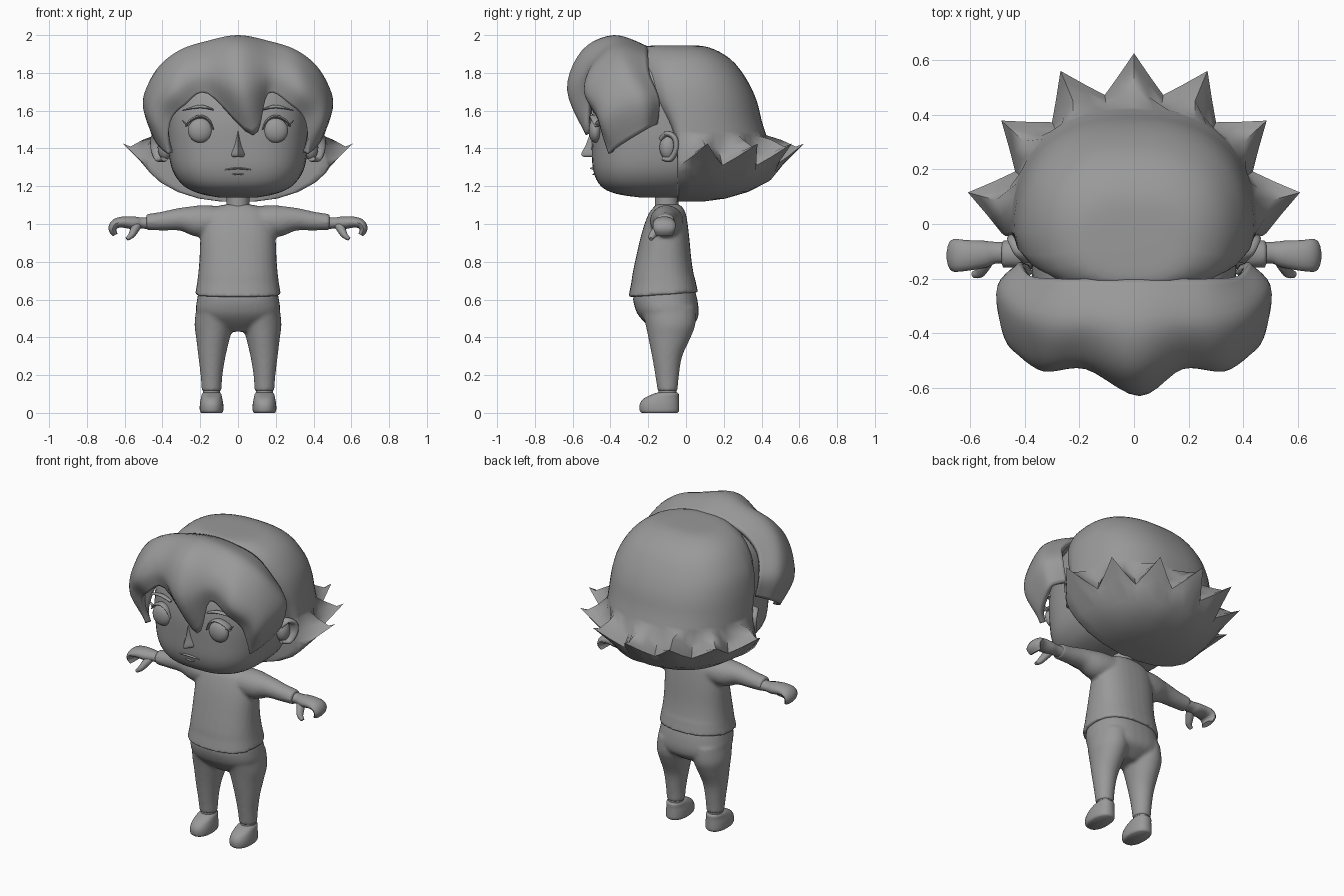
import bpy
import bmesh
from math import sin, cos, pi, radians
from mathutils import Vector

cube = bpy.data.objects.get("Cube")
if cube:
    bpy.data.objects.remove(cube, do_unlink=True)

clay = bpy.data.materials.new("plain grey")
clay.use_nodes = True
clay.diffuse_color = (0.32, 0.32, 0.32, 1)
clay.node_tree.nodes["Principled BSDF"].inputs["Base Color"].default_value = clay.diffuse_color


def spline(rows, steps):
    """Smooth curve through rows of numbers."""
    out = []
    for i in range(len(rows) - 1):
        quad = [rows[min(max(i + k, 0), len(rows) - 1)] for k in (-1, 0, 1, 2)]
        for s in range(steps):
            t = s / steps
            out.append([b + t * (c - a + t * (2 * a - 5 * b + 4 * c - d + t * (3 * (b - c) + d - a))) / 2
                        for a, b, c, d in zip(*quad)])
    return out + [list(rows[-1])]


def signed_power(v, e):
    return abs(v) ** e * (1 if v >= 0 else -1)


def stack(rows, power=2, sides=32, steps=4):
    """Upright body from rows of (x, z, half width, front y, back y)."""
    rings = []
    for x, z, a, front, back in spline(rows, steps):
        mid, half = (front + back) / 2, (back - front) / 2
        rings.append([Vector((x + a * signed_power(cos(k * 2 * pi / sides), 2 / power),
                              mid + half * signed_power(sin(k * 2 * pi / sides), 2 / power), z))
                      for k in range(sides)])
    return rings


def tube(rows, axis=(0, 1, 0), sides=14, steps=5):
    """Limb along rows of (x, y, z, half width along axis, half thickness)."""
    rows = spline(rows, steps)
    rings = []
    for i, (x, y, z, w, t) in enumerate(rows):
        tangent = Vector(rows[min(i + 1, len(rows) - 1)][:3]) - Vector(rows[max(i - 1, 0)][:3])
        up = tangent.cross(Vector(axis)).normalized()
        side = up.cross(tangent).normalized()
        rings.append([Vector((x, y, z)) + side * w * cos(k * 2 * pi / sides) + up * t * sin(k * 2 * pi / sides)
                      for k in range(sides)])
    return rings


def ball(centre, size, sides=24):
    rings = []
    for j in range(1, 16):
        lat = pi * j / 16
        rings.append([Vector(centre) + Vector((size[0] * sin(lat) * cos(k * 2 * pi / sides),
                                               size[1] * sin(lat) * sin(k * 2 * pi / sides),
                                               size[2] * cos(lat))) for k in range(sides)])
    return rings


def flip(rings):
    return [[Vector((-p.x, p.y, p.z)) for p in ring] for ring in rings]


def pair(*shells):
    return list(shells) + [flip(s) for s in shells]


def build(name, shells, solid=True, fuse=0, thickness=0, angle=50):
    """Skin the rings of every shell into one smooth object."""
    bm = bmesh.new()
    for rings in shells:
        grid = [[bm.verts.new(p) for p in ring] for ring in rings]
        n = len(grid[0])
        for low, high in zip(grid, grid[1:]):
            for k in range(n if solid else n - 1):
                m = (k + 1) % n
                bm.faces.new((low[k], low[m], high[m], high[k]))
        if solid:
            bm.faces.new(grid[0])
            bm.faces.new(grid[-1])
    bmesh.ops.recalc_face_normals(bm, faces=bm.faces)
    mesh = bpy.data.meshes.new(name)
    bm.to_mesh(mesh)
    bm.free()
    mesh.materials.append(clay)
    obj = bpy.data.objects.new(name, mesh)
    bpy.context.collection.objects.link(obj)
    bpy.ops.object.select_all(action='DESELECT')
    obj.select_set(True)
    bpy.context.view_layer.objects.active = obj
    bpy.ops.object.shade_smooth_by_angle(angle=radians(angle))
    if thickness:
        shell = obj.modifiers.new("thickness", 'SOLIDIFY')
        shell.thickness, shell.offset = thickness, -1
    if fuse:
        remesh = obj.modifiers.new("fuse", 'REMESH')
        remesh.mode, remesh.voxel_size, remesh.use_smooth_shade = 'VOXEL', fuse, True
        relax = obj.modifiers.new("relax", 'SMOOTH')
        relax.factor, relax.iterations = 0.5, 5
    return obj


# Head and neck
build("head", [stack([(0, 1.14, .1, -.24, 0), (0, 1.16, .2, -.37, .06), (0, 1.2, .285, -.45, .12),
                      (0, 1.28, .345, -.49, .2), (0, 1.4, .37, -.5, .25), (0, 1.55, .375, -.5, .25),
                      (0, 1.7, .365, -.47, .25), (0, 1.82, .3, -.4, .2), (0, 1.88, .15, -.3, .1)], 2.8, 48)])
build("neck", [stack([(0, 1.04, .065, -.17, -.04), (0, 1.1, .06, -.165, -.04), (0, 1.2, .06, -.165, -.04)])])

# Face
build("eyes", pair(ball((.2, -.48, 1.495), (.065, .035, .065))))
build("eyelids", pair(tube([(.13, -.488, 1.5, .02, .004), (.155, -.49, 1.55, .024, .007), (.2, -.487, 1.57, .024, .008),
                            (.25, -.475, 1.55, .024, .007), (.275, -.463, 1.52, .02, .005)]),
                      tube([(.25, -.475, 1.53, .015, .008), (.275, -.47, 1.53, .012, .006), (.295, -.465, 1.55, .004, .002)])))
build("eyebrows", pair(tube([(.13, -.492, 1.605, .012, .004), (.2, -.485, 1.622, .016, .009), (.29, -.455, 1.602, .012, .003)])))
build("nose", [stack([(0, 1.355, .04, -.54, -.42), (0, 1.37, .042, -.555, -.42), (0, 1.42, .03, -.53, -.42),
                      (0, 1.49, .012, -.505, -.45)], 2, 4)], angle=30)
build("mouth", [tube([(-.07, -.488, 1.287, .006, .003), (0, -.495, 1.295, .012, .005), (.07, -.488, 1.287, .006, .003)]),
                tube([(-.03, -.485, 1.265, .006, .003), (0, -.487, 1.262, .01, .004), (.03, -.485, 1.265, .006, .003)])])
build("ears", pair(ball((.385, -.095, 1.405), (.04, .045, .065)),
                   tube([(.39, -.12, 1.345, .02, .012), (.41, -.08, 1.345, .03, .015), (.43, -.052, 1.4, .032, .016),
                         (.43, -.06, 1.455, .032, .016), (.41, -.1, 1.478, .03, .015), (.39, -.135, 1.45, .02, .01)], (1, 0, 0))))

# Back hair: a dome that flares into seven upturned points above a rounded underside
BACK_Y, STEP = -.04, 25.5 / 4


def hair_ring(z, a, b, front, lift=0, spread=0, polar=False):
    ring = []
    for i in range(29):
        th = radians(90 + (i - 14) * STEP)
        spike = (0, .4, 1, .4)[i % 4]
        c, s = cos(th), sin(th)
        if not polar:
            c, s = signed_power(c, .83), signed_power(s, .83)
        reach = spread * spike
        ring.append(Vector(((a + reach) * c, BACK_Y + (b + reach) * s, z + lift * spike)))
    for k in range(1, 12):
        th = pi + pi * k / 12
        ring.append(Vector((a * signed_power(cos(th), .8), BACK_Y + front * signed_power(sin(th), .8), z)))
    return ring


dome = spline([(1.945, .1, .06, .1), (1.94, .2, .14, .17), (1.91, .28, .22, .2), (1.85, .35, .3, .22),
               (1.75, .41, .37, .2), (1.65, .435, .415, .16), (1.55, .445, .44, .08), (1.47, .45, .465, .03)], 3)
build("back_hair", [[hair_ring(*row) for row in dome] + [
    hair_ring(1.39, .46, .485, .015, .055, .06, True),
    hair_ring(1.34, .475, .51, .01, .07, .11, True),
    hair_ring(1.31, .485, .525, .01, .115, .14, True),
    hair_ring(1.27, .465, .52, .01, .07, .055, True),
    hair_ring(1.22, .41, .475, .01, .015, .015, True),
    hair_ring(1.17, .32, .37, .01), hair_ring(1.135, .21, .25, .01), hair_ring(1.12, .1, .14, .01)]], angle=60)

# Fringe: locks swept from the crown seam forward and down to the lower edge
locks = [
    [(.15, -.2, 1.925), (.16, -.36, 1.97), (.18, -.48, 1.89), (.18, -.53, 1.79), (.16, -.515, 1.69)],
    [(.28, -.2, 1.885), (.31, -.36, 1.92), (.33, -.49, 1.82), (.33, -.54, 1.71), (.28, -.51, 1.63)],
    [(.38, -.19, 1.79), (.43, -.32, 1.82), (.44, -.44, 1.71), (.42, -.48, 1.62), (.35, -.47, 1.56)],
    [(.42, -.14, 1.66), (.5, -.23, 1.66), (.49, -.36, 1.6), (.45, -.44, 1.53), (.37, -.44, 1.46)],
    [(.385, -.15, 1.53), (.46, -.21, 1.5), (.44, -.31, 1.44), (.41, -.37, 1.4), (.37, -.41, 1.37)]]
middle = [(0, -.2, 1.94), (0, -.38, 2), (0, -.55, 1.92), (.02, -.63, 1.71), (.08, -.53, 1.47)]
mirrored = [[(-x, y, z) for x, y, z in lock] for lock in reversed(locks)]
columns = [spline(lock, 5) for lock in mirrored + [middle] + locks]
rows = [spline(row, 5) for row in zip(*columns)]
build("fringe", [[[Vector(p) for p in row] for row in rows]], solid=False, thickness=.035)

# Shirt with sleeves
torso = stack([(0, 1.105, .055, -.155, -.04), (0, 1.09, .12, -.17, -.02), (0, 1.05, .175, -.2, 0),
               (0, .95, .197, -.235, .015), (0, .8, .205, -.27, .03), (0, .7, .215, -.29, .048),
               (0, .625, .228, -.305, .064)], 2.4)
for ring in torso[-5:]:
    for p in ring:
        p.z += (p.y + .12) * .07
sleeve = tube([(.08, -.1, 1.02, .09, .075), (.2, -.105, 1.015, .085, .085), (.3, -.11, 1.025, .065, .062),
               (.4, -.11, 1.015, .053, .05), (.485, -.11, 1.01, .05, .043)], sides=20)
build("shirt", [torso] + pair(sleeve), fuse=.01)

# Hands: a curled mitten and a thumb
palm = tube([(.46, -.105, 1.005, .04, .035), (.51, -.105, 1.005, .04, .03), (.55, -.11, 1.005, .05, .035),
             (.61, -.115, 1.01, .056, .03), (.65, -.115, 1, .06, .026), (.664, -.115, .972, .057, .022),
             (.65, -.115, .942, .045, .014)])
thumb = tube([(.53, -.12, 1, .025, .025), (.55, -.155, .965, .025, .022), (.565, -.178, .94, .02, .017),
              (.588, -.185, .92, .012, .01)])
build("hands", pair(palm, thumb))

# Trousers
hips = stack([(0, .655, .205, -.27, .045), (0, .6, .217, -.28, .06), (0, .53, .222, -.26, .067),
              (0, .48, .18, -.22, .05), (0, .43, .08, -.16, -.02)], 2.4)
leg = stack([(.12, .56, .1, -.24, .05), (.127, .47, .103, -.215, .05), (.132, .4, .09, -.2, .025),
             (.138, .3, .072, -.18, -.02), (.14, .2, .058, -.163, -.037), (.14, .115, .052, -.15, -.045)])
build("trousers", [hips] + pair(leg), fuse=.01)

# Ankles and shoes
build("ankles", pair(stack([(.14, .06, .045, -.145, -.05), (.14, .13, .045, -.145, -.05)])))
build("shoes", pair(stack([(.14, 0, .055, -.235, -.045), (.14, .012, .062, -.245, -.037), (.14, .045, .062, -.245, -.037),
                           (.14, .075, .057, -.225, -.038), (.14, .098, .052, -.18, -.038), (.14, .108, .045, -.15, -.045)], 2.3)))
